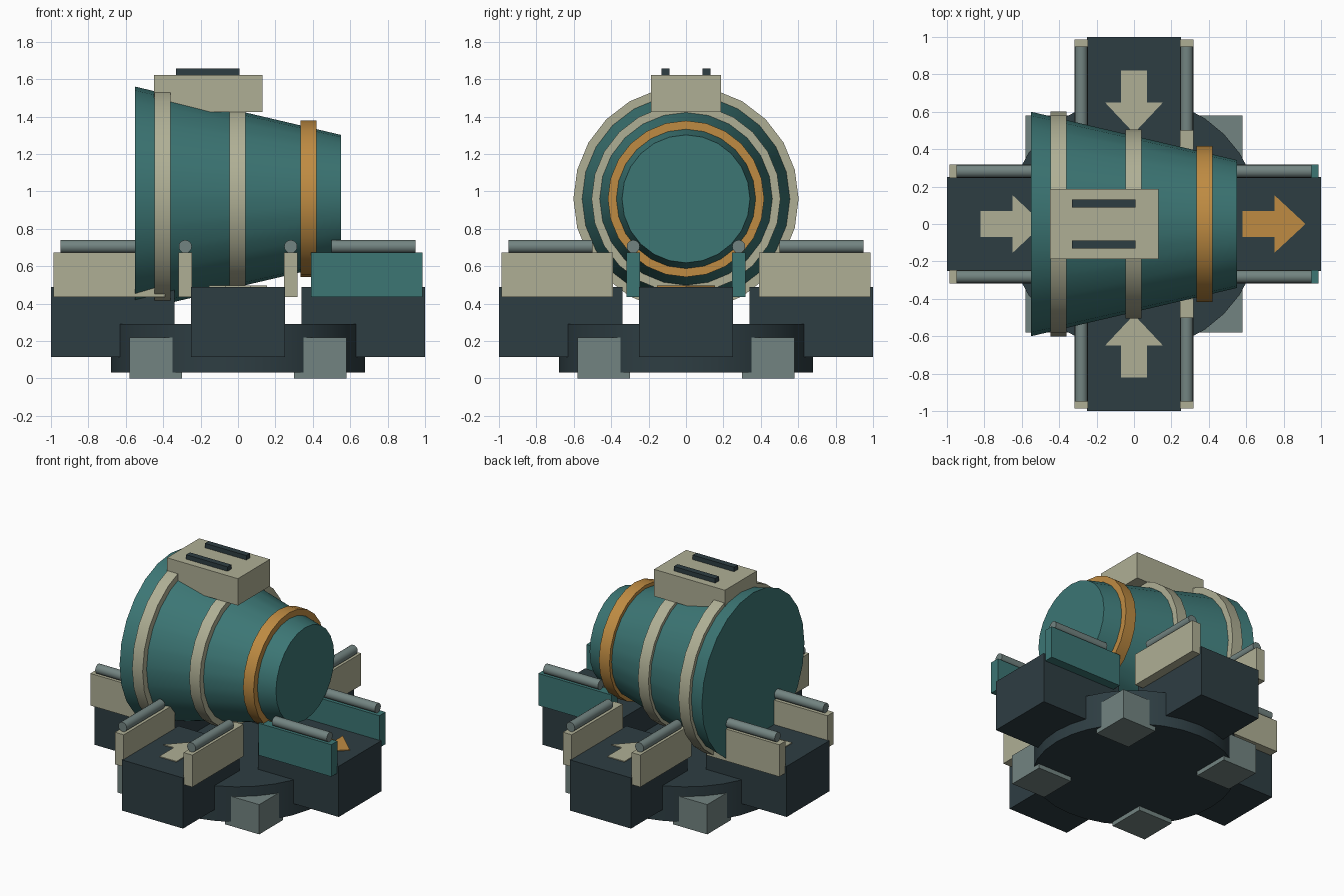
import bpy, bmesh
from math import pi
from mathutils import Matrix, Vector

if "Cube" in bpy.data.objects:
    bpy.data.objects.remove(bpy.data.objects["Cube"])


def mat(name, rgb):
    m = bpy.data.materials.new(name)
    m.diffuse_color = (*rgb, 1)
    m.use_nodes = True
    m.node_tree.nodes["Principled BSDF"].inputs["Base Color"].default_value = m.diffuse_color
    return m


TEAL = mat("teal", (0.045, 0.18, 0.175))
DARK = mat("dark_slate", (0.027, 0.047, 0.055))
CREAM = mat("cream", (0.43, 0.43, 0.30))
ORANGE = mat("orange", (0.52, 0.26, 0.055))
STEEL = mat("steel", (0.17, 0.23, 0.22))


def finish(name, bm, m, rot=0.0, smooth=False):
    bmesh.ops.transform(bm, matrix=Matrix.Rotation(rot, 4, 'Z'), verts=bm.verts)
    bmesh.ops.recalc_face_normals(bm, faces=bm.faces)
    me = bpy.data.meshes.new(name)
    bm.to_mesh(me)
    bm.free()
    ob = bpy.data.objects.new(name, me)
    bpy.context.collection.objects.link(ob)
    me.materials.append(m)
    if smooth:
        bpy.ops.object.select_all(action='DESELECT')
        ob.select_set(True)
        bpy.context.view_layer.objects.active = ob
        bpy.ops.object.shade_smooth_by_angle(angle=0.6)
    return ob


def box(name, x, y, z, m, rot=0.0):
    bm = bmesh.new()
    bmesh.ops.create_cube(bm, size=1)
    for v in bm.verts:
        v.co = Vector([(a + b) / 2 + c * (b - a) for (a, b), c in zip((x, y, z), v.co)])
    return finish(name, bm, m, rot)


def x_drum(name, x0, x1, r0, r1, y, z, sides, m, rot=0.0):
    """Closed cone or cylinder lying along x."""
    bm = bmesh.new()
    bmesh.ops.create_cone(bm, cap_ends=True, segments=sides, radius1=r0, radius2=r1, depth=x1 - x0)
    place = Matrix.Translation(((x0 + x1) / 2, y, z)) @ Matrix.Rotation(pi / 2, 4, 'Y')
    bmesh.ops.transform(bm, matrix=place, verts=bm.verts)
    return finish(name, bm, m, rot, True)


def arrow(name, tail, neck, tip, m, rot):
    """Flat arrow on an arm top, from tail to tip along x."""
    bm = bmesh.new()
    pts = [(tail, -.07), (neck, -.07), (neck, -.155), (tip, 0),
           (neck, .155), (neck, .07), (tail, .07)]
    f = bm.faces.new([bm.verts.new((px, py, .482)) for px, py in pts])
    ext = bmesh.ops.extrude_face_region(bm, geom=[f])
    bmesh.ops.translate(bm, vec=(0, 0, .014),
                        verts=[g for g in ext['geom'] if isinstance(g, bmesh.types.BMVert)])
    return finish(name, bm, m, rot)


# Round base plate
bm = bmesh.new()
bmesh.ops.create_cone(bm, cap_ends=True, segments=32, radius1=.68, radius2=.68, depth=.26)
bmesh.ops.translate(bm, vec=(0, 0, .162), verts=bm.verts)
finish("base_plate", bm, DARK, 0, True)

# Four arms with feet, side rails and direction arrows
for i, side in enumerate(("right", "back", "left", "front")):
    a = i * pi / 2
    out = side == "right"
    box(f"{side}_arm", (.34, 1), (-.25, .25), (.115, .49), DARK, a)
    box(f"{side}_foot", (.30, .58), (.30, .58), (0, .22), STEEL, a)
    for s, tag in ((-1, "a"), (1, "b")):
        y = sorted((s * .245, s * .317))
        box(f"{side}_rail_{tag}", (.39, .987), y, (.435, .672), TEAL if out else CREAM, a)
        x_drum(f"{side}_roller_{tag}", .5, .948, .035, .035, s * .282, .705, 16, STEEL, a)
    if out:
        arrow("output_arrow", .58, .75, .917, ORANGE, a)
    else:
        arrow(f"{side}_input_arrow", .82, .65, .485, CREAM, a)

# Tapered drum and its bands
AXIS = .96
x_drum("drum", -.55, .55, .6, .342, 0, AXIS, 24, TEAL)
for name, x, r, m in (("large_band", -.403, .602, CREAM),
                      ("middle_band", -.003, .505, CREAM),
                      ("small_band", .377, .418, ORANGE)):
    x_drum(name, x - .043, x + .043, r, r, 0, AXIS, 24, m)

# Control box with two raised bars
box("control_box", (-.45, .13), (-.188, .188), (1.424, 1.623), CREAM)
for s, tag in ((-1, "front"), (1, "back")):
    box(f"{tag}_vent_bar", (-.332, .007), sorted((s * .088, s * .132)), (1.61, 1.656), DARK)
